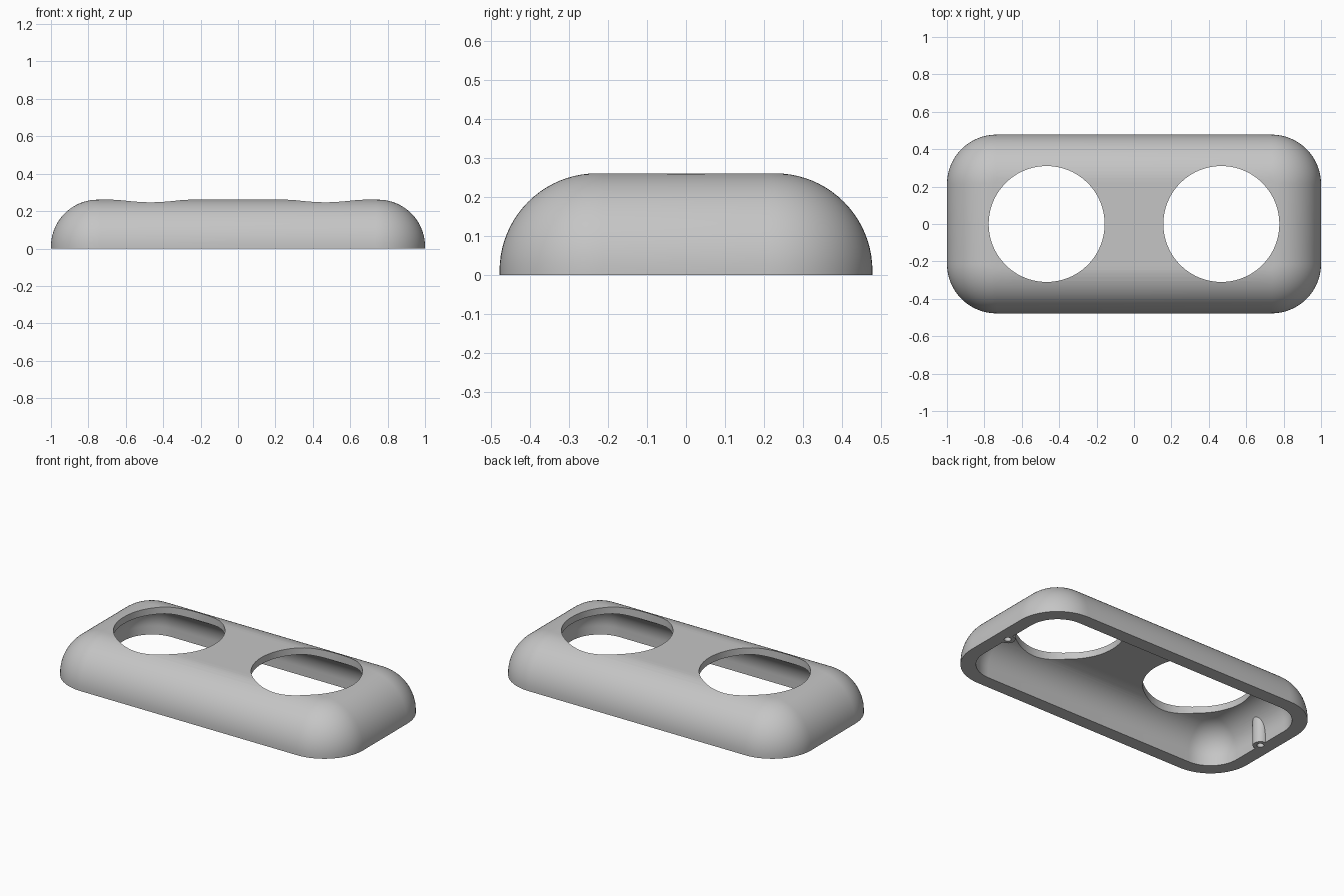
import bpy, bmesh
from math import sin, cos, pi, radians

if "Cube" in bpy.data.objects:
    bpy.data.objects.remove(bpy.data.objects["Cube"])

grey = bpy.data.materials.new("plain_grey")
grey.use_nodes = True
colour = (0.56, 0.56, 0.56, 1)
grey.diffuse_color = colour
grey.node_tree.nodes["Principled BSDF"].inputs["Base Color"].default_value = colour


def add_object(name, bm):
    bmesh.ops.recalc_face_normals(bm, faces=bm.faces)
    mesh = bpy.data.meshes.new(name)
    bm.to_mesh(mesh)
    bm.free()
    mesh.materials.append(grey)
    obj = bpy.data.objects.new(name, mesh)
    bpy.context.collection.objects.link(obj)
    return obj


def ring(bm, cx, cy, r, z, steps=16):
    """Rounded rectangle with corner centres at (+-cx, +-cy)."""
    verts = []
    for q, (sx, sy) in enumerate([(1, 1), (-1, 1), (-1, -1), (1, -1)]):
        for i in range(steps + 1):
            a = (q + i / steps) * pi / 2
            verts.append(bm.verts.new((sx * cx + r * cos(a), sy * cy + r * sin(a), z)))
    return verts


def dome(name, hx, hy, corner, fillet, height, bottom=0.0, steps=20):
    """Rounded slab whose side curves over into a flat top."""
    bm = bmesh.new()
    cx, cy = hx - corner, hy - corner
    levels = [(corner, bottom)]
    for i in range(steps + 1):
        a = i / steps * pi / 2
        levels.append((corner - fillet * (1 - cos(a)), height - fillet * (1 - sin(a))))
    rings = [ring(bm, cx, cy, r, z) for r, z in levels]
    for low, high in zip(rings, rings[1:]):
        for i in range(len(low)):
            j = (i + 1) % len(low)
            bm.faces.new((low[i], low[j], high[j], high[i]))
    bm.faces.new(rings[0][::-1])
    bm.faces.new(rings[-1])
    return add_object(name, bm)


def cylinder(name, x, r, z0, z1, sides):
    bm = bmesh.new()
    bmesh.ops.create_cone(bm, cap_ends=True, segments=sides, radius1=r, radius2=r, depth=z1 - z0)
    bmesh.ops.translate(bm, verts=bm.verts, vec=(x, 0, (z0 + z1) / 2))
    return add_object(name, bm)


def cut(target, cutter):
    mod = target.modifiers.new("cut", "BOOLEAN")
    mod.operation = "DIFFERENCE"
    mod.solver = "EXACT"
    mod.object = cutter
    bpy.ops.object.select_all(action="DESELECT")
    bpy.context.view_layer.objects.active = target
    target.select_set(True)
    bpy.ops.object.modifier_apply(modifier=mod.name)
    bpy.data.objects.remove(cutter)


# Outer shell and the cavity that hollows it
shell = dome("cover_shell", 1.0, 0.478, 0.265, 0.25, 0.261)
cavity = dome("cavity", 0.917, 0.395, 0.19, 0.168, 0.22, bottom=-0.1)

# Screw bosses are left standing at both ends of the cavity
for side in (-1, 1):
    cut(cavity, cylinder("boss", side * 0.917, 0.043, -0.2, 0.18, 32))
cut(shell, cavity)

# Round openings in the top and screw holes in the bosses
for side in (-1, 1):
    cut(shell, cylinder("opening", side * 0.467, 0.31, -0.1, 0.4, 96))
    cut(shell, cylinder("screw_hole", side * 0.917, 0.02, -0.1, 0.1, 24))

bpy.ops.object.select_all(action="DESELECT")
shell.select_set(True)
bpy.context.view_layer.objects.active = shell
bpy.ops.object.shade_smooth_by_angle(angle=radians(30))
